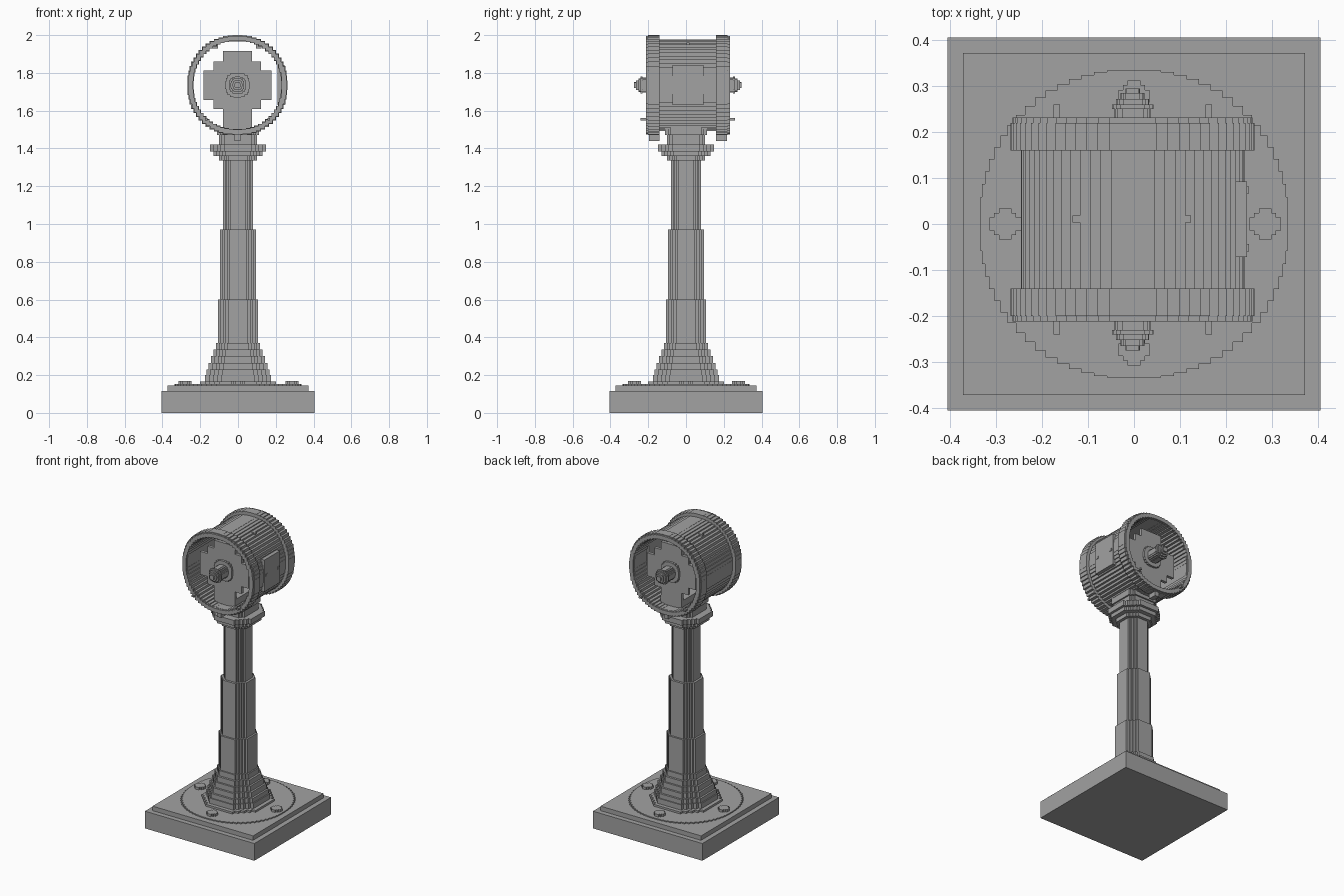
import bpy, bmesh, math

cube = bpy.data.objects.get("Cube")
if cube:
    bpy.data.objects.remove(cube, do_unlink=True)

metal = bpy.data.materials.new("grey_metal")
metal.use_nodes = True
GREY = (0.36, 0.36, 0.36, 1)
metal.diffuse_color = GREY
metal.node_tree.nodes["Principled BSDF"].inputs["Base Color"].default_value = GREY


def finish(name, bm):
    bmesh.ops.recalc_face_normals(bm, faces=bm.faces)
    mesh = bpy.data.meshes.new(name)
    bm.to_mesh(mesh)
    bm.free()
    mesh.materials.append(metal)
    obj = bpy.data.objects.new(name, mesh)
    bpy.context.collection.objects.link(obj)
    return obj


def round_levels(n):
    """Step widths that approximate a circle."""
    return [math.cos(math.pi / 2 * j / n) for j in range(n)]


def chamfer_levels(n, flat):
    """Step widths that approximate a chamfered square."""
    return [1 - (1 - flat) * j / (n - 1) for j in range(n)]


def outline(levels):
    """Closed staircase outline of unit half width."""
    n = len(levels)
    quad = []
    for j in range(n):
        quad.append((levels[j], levels[n - 1 - j]))
        if j < n - 1:
            quad.append((levels[j + 1], levels[n - 1 - j]))
    pts = []
    for _ in range(4):
        pts += quad
        quad = [(-v, u) for u, v in quad]
    return pts


def stack(name, profile, levels, centre=(0, 0, 0), axis="z", tube=False):
    """Sweep a (half width, height) profile around a stepped outline."""
    bm = bmesh.new()
    cx, cy, cz = centre
    loops = []
    for r, h in profile:
        loop = []
        for u, v in outline(levels):
            p = (u * r, v * r, h) if axis == "z" else (u * r, h, v * r)
            loop.append(bm.verts.new((p[0] + cx, p[1] + cy, p[2] + cz)))
        loops.append(loop)
    pairs = list(zip(loops, loops[1:]))
    if tube:
        pairs.append((loops[-1], loops[0]))
    else:
        bm.faces.new(loops[0])
        bm.faces.new(loops[-1])
    for a, b in pairs:
        for i in range(len(a)):
            k = (i + 1) % len(a)
            bm.faces.new((a[i], a[k], b[k], b[i]))
    return finish(name, bm)


def steps(tiers, start):
    """Turn (half width, top height) tiers into a staircase profile."""
    profile = []
    for r, top in tiers:
        profile += [(r, start), (r, top)]
        start = top
    return profile


def box(name, x, y, z):
    bm = bmesh.new()
    bmesh.ops.create_cube(bm, size=1)
    for v in bm.verts:
        v.co = [lo + (c + 0.5) * (hi - lo) for c, (lo, hi) in zip(v.co, (x, y, z))]
    return finish(name, bm)


# Square base, round floor flange and four bolts
box("base_block", (-0.405, 0.405), (-0.405, 0.405), (0, 0.115))
box("base_step", (-0.372, 0.372), (-0.372, 0.372), (0.11, 0.145))
stack("floor_flange", [(0.335, 0.14), (0.335, 0.152)], round_levels(18))
for i, (x, y) in enumerate([(-0.28, 0), (0.285, 0), (0, -0.273), (0, 0.278)]):
    stack(f"base_bolt_{i + 1}", [(0.034, 0.145), (0.034, 0.168)],
          chamfer_levels(3, 0.4), (x, y, 0))

# Pedestal: flared foot, tapering column and capital
column_tiers = [(0.2, 0.165), (0.175, 0.2), (0.168, 0.23), (0.155, 0.265),
                (0.142, 0.3), (0.13, 0.335), (0.116, 0.37), (0.107, 0.6),
                (0.095, 0.97), (0.08, 1.335), (0.1, 1.36), (0.13, 1.385), (0.147, 1.42)]
stack("column", steps(column_tiers, 0.15), chamfer_levels(5, 0.5))

# Saddle that carries the drum
stack("saddle", steps([(0.1, 1.47), (0.11, 1.51)], 1.415), chamfer_levels(3, 0.75))

# Open drum, two end rings and thin outer flanges
CX, CZ = -0.003, 1.735
mid = (CX, 0.01, CZ)
ROUND = round_levels(16)


def tube(name, outer, inner, y0, y1):
    stack(name, [(outer, y0), (outer, y1), (inner, y1), (inner, y0)],
          ROUND, mid, "y", True)


tube("drum_shell", 0.243, 0.232, -0.16, 0.16)
for side, s in (("front", -1), ("back", 1)):
    tube(side + "_ring", 0.265, 0.232, s * 0.15, s * 0.21)
    tube(side + "_flange", 0.261, 0.234, s * 0.208, s * 0.222)

    # Dial plate with a turned hub
    stack(side + "_dial", [(0.18, s * 0.13), (0.18, s * 0.15)],
          [1, 0.7, 0.43], mid, "y")
    hub = [(0.065, 0.165), (0.04, 0.24), (0.045, 0.25), (0.036, 0.262),
           (0.026, 0.275), (0.016, 0.285)]
    stack(side + "_hub", [(r, s * h) for r, h in steps(hub, 0.145)],
          round_levels(5), mid, "y")

    # Pins beside the dial and a lug under the ring
    for hand, t in (("left", 1), ("right", -1)):
        x, y = CX + t * 0.165, 0.01 + s * 0.225
        box(f"{side}_{hand}_pin", (x - 0.007, x + 0.007),
            (y - 0.025, y + 0.025), (1.548, 1.56))
    y = 0.01 + s * 0.178
    box(side + "_lug", (CX - 0.016, CX + 0.016), (y - 0.028, y + 0.028), (1.44, 1.485))

# Shaft and dial support inside the drum
stack("shaft", [(0.03, -0.14), (0.03, 0.14)], round_levels(4), mid, "y")
box("dial_support", (-0.08, 0.075), (-0.14, 0.16), (1.5, 1.556))

# Side hatch with screws
box("side_hatch", (0.208, 0.246), (-0.072, 0.092), (1.63, 1.842))
for i, y in enumerate((-0.052, 0.074)):
    box(f"hatch_screw_{i + 1}", (0.235, 0.25), (y - 0.008, y + 0.008), (1.728, 1.744))

# Small tabs on top of the drum
for hand, x in (("right", -0.12), ("left", 0.11)):
    box(hand + "_top_tab", (x - 0.014, x + 0.014), (0.003, 0.018), (1.93, 1.962))
